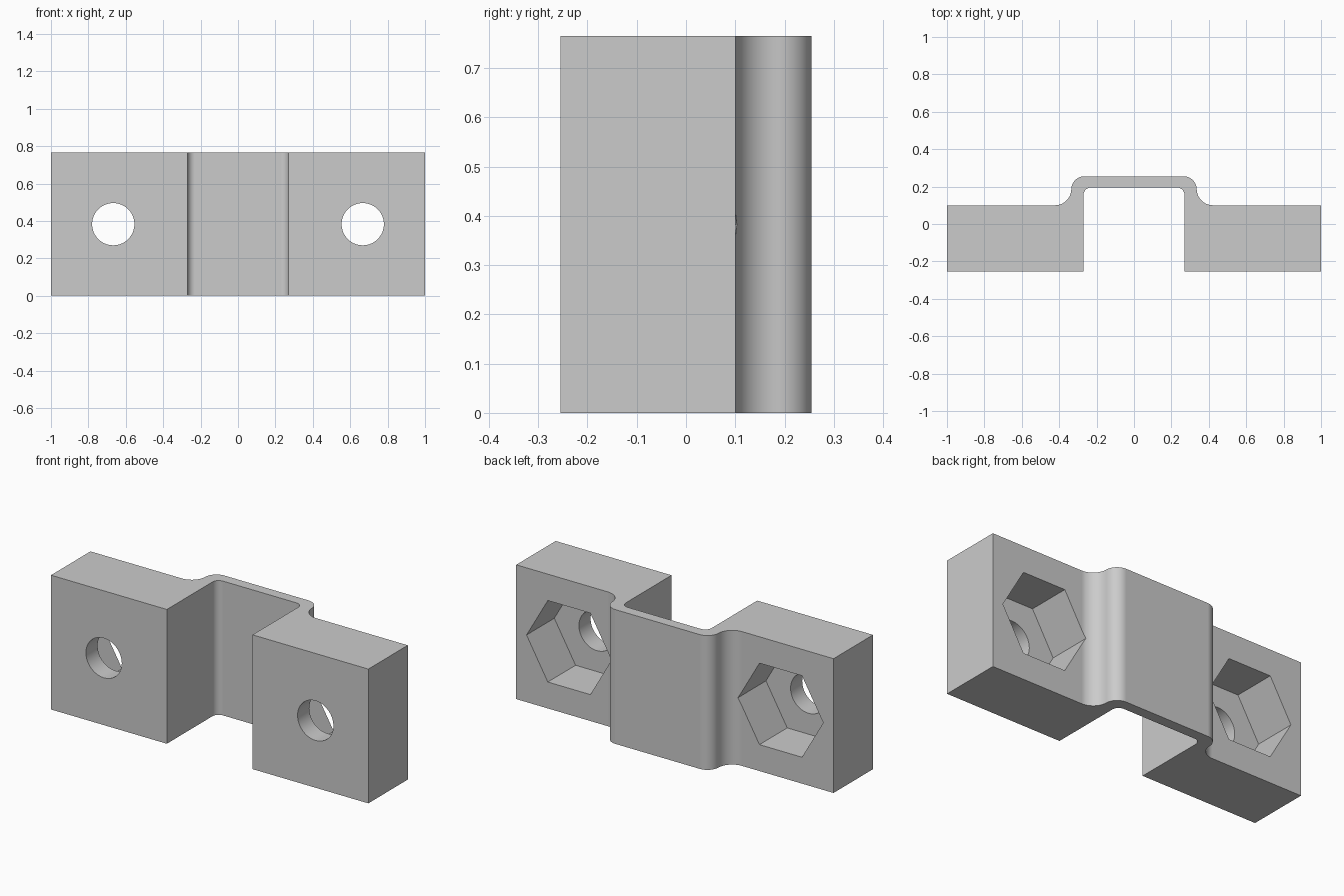
import bpy, bmesh
from math import sin, cos, radians, pi
from mathutils import Matrix

HEIGHT = 0.765
BACK, FRONT, BLOCK_BACK = 0.255, -0.255, 0.10
WALL_OUT, WALL_IN, PLATE_IN = 0.335, 0.27, 0.195
HOLE_X, HOLE_R = 0.667, 0.113
HEX_R, POCKET_DEPTH = 0.268, 0.25

cube = bpy.data.objects.get("Cube")
if cube:
    bpy.data.objects.remove(cube, do_unlink=True)

grey = bpy.data.materials.new("light_grey")
grey.use_nodes = True
COLOUR = (0.6, 0.6, 0.6, 1)
grey.diffuse_color = COLOUR
grey.node_tree.nodes["Principled BSDF"].inputs["Base Color"].default_value = COLOUR


def arc(cx, cy, r, a0, a1, steps=12):
    """Points along an arc, angles in degrees."""
    angles = [radians(a0 + (a1 - a0) * i / steps) for i in range(steps + 1)]
    return [(cx + r * cos(a), cy + r * sin(a)) for a in angles]


def add_object(name, bm):
    bmesh.ops.recalc_face_normals(bm, faces=bm.faces)
    mesh = bpy.data.meshes.new(name)
    bm.to_mesh(mesh)
    bm.free()
    mesh.materials.append(grey)
    obj = bpy.data.objects.new(name, mesh)
    bpy.context.collection.objects.link(obj)
    return obj


def cutter(name, x, radius, sides, y0, y1):
    """Prism along y; a vertex points along x."""
    bm = bmesh.new()
    ring = [bm.verts.new((x + radius * cos(2 * pi * i / sides), y0,
                          HEIGHT / 2 + radius * sin(2 * pi * i / sides)))
            for i in range(sides)]
    face = bm.faces.new(ring)
    ext = bmesh.ops.extrude_face_region(bm, geom=[face])["geom"]
    bmesh.ops.translate(bm, vec=(0, y1 - y0, 0),
                        verts=[v for v in ext if isinstance(v, bmesh.types.BMVert)])
    obj = add_object(name, bm)
    obj.hide_render = True
    return obj


# Bracket outline: right half, then mirrored
r_out, r_in, r_foot = 0.07, 0.04, 0.088
half = arc(WALL_IN - r_in, PLATE_IN - r_in, r_in, 90, 0)
half += [(WALL_IN, FRONT), (1, FRONT), (1, BLOCK_BACK)]
half += arc(WALL_OUT + r_foot, BLOCK_BACK + r_foot, r_foot, 270, 180)
half += arc(WALL_OUT - r_out, BACK - r_out, r_out, 0, 90)
outline = half + [(-x, y) for x, y in reversed(half)]

bm = bmesh.new()
base = bm.faces.new([bm.verts.new((x, y, 0)) for x, y in outline])
ext = bmesh.ops.extrude_face_region(bm, geom=[base])["geom"]
bmesh.ops.translate(bm, vec=(0, 0, HEIGHT),
                    verts=[v for v in ext if isinstance(v, bmesh.types.BMVert)])
bracket = add_object("clamp_bracket", bm)

# Bolt holes and hexagonal nut pockets
bpy.ops.object.select_all(action='DESELECT')
bracket.select_set(True)
bpy.context.view_layer.objects.active = bracket
for side, s in (("left", 1), ("right", -1)):
    tools = [cutter(side + "_nut_pocket", s * HOLE_X, HEX_R, 6,
                    BLOCK_BACK - POCKET_DEPTH, BACK + 0.1),
             cutter(side + "_bolt_hole", s * HOLE_X, HOLE_R, 64,
                    FRONT - 0.1, BACK + 0.1)]
    for tool in tools:
        cut = bracket.modifiers.new(tool.name, 'BOOLEAN')
        cut.operation = 'DIFFERENCE'
        cut.solver = 'EXACT'
        cut.object = tool
        bpy.ops.object.modifier_apply(modifier=cut.name)
        bpy.data.objects.remove(tool, do_unlink=True)

# Smooth fillets and holes, crisp edges elsewhere
bpy.ops.object.shade_smooth_by_angle(angle=radians(30))
weighted = bracket.modifiers.new("even_normals", 'WEIGHTED_NORMAL')
weighted.keep_sharp = True
